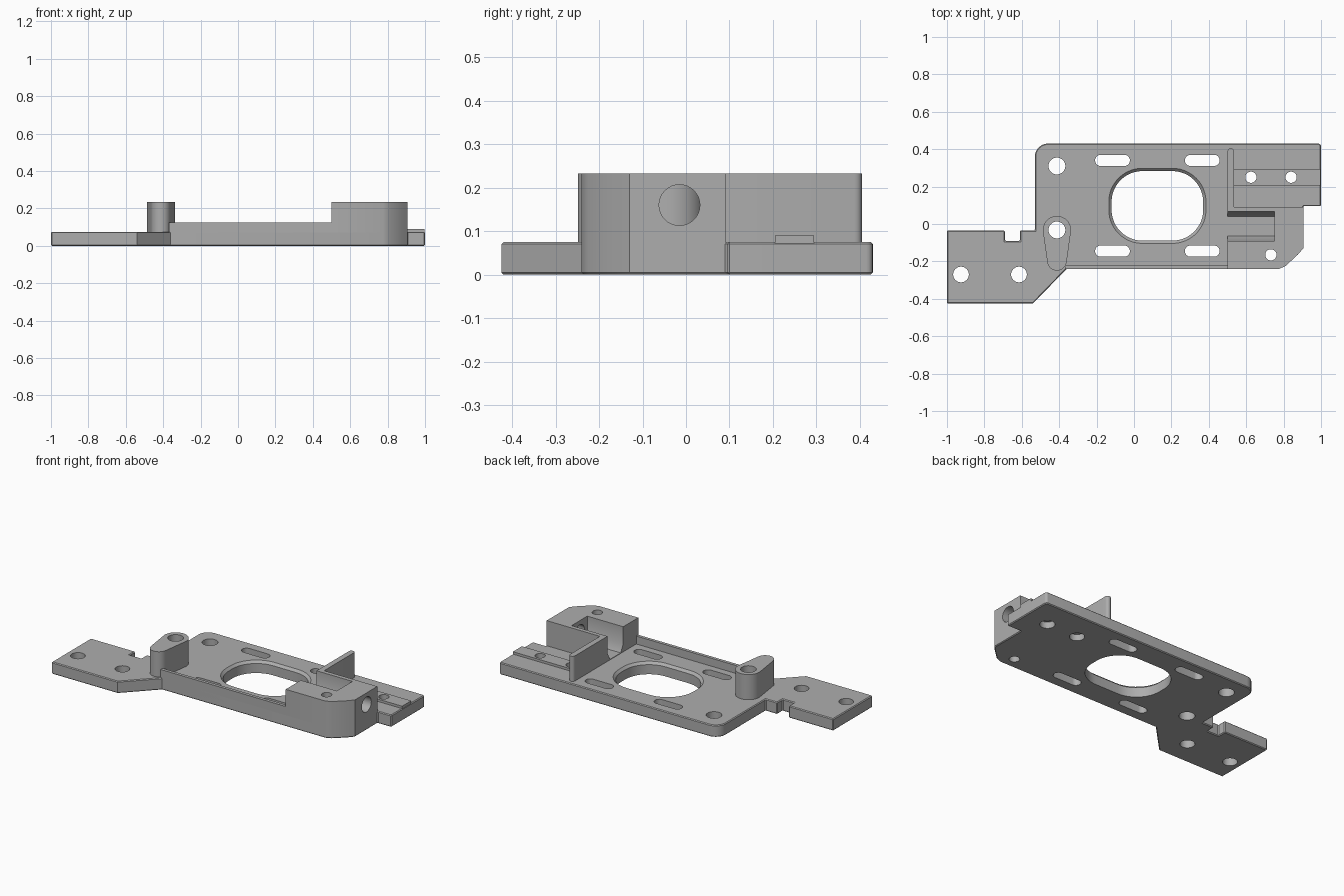
import bpy, bmesh
from math import sin, cos, pi, asin
from mathutils import Vector

cube = bpy.data.objects.get("Cube")
if cube:
    bpy.data.objects.remove(cube, do_unlink=True)

grey = bpy.data.materials.new("plain grey plastic")
grey.use_nodes = True
grey.diffuse_color = (0.42, 0.42, 0.42, 1)
grey.node_tree.nodes["Principled BSDF"].inputs["Base Color"].default_value = (0.42, 0.42, 0.42, 1)


def arc(x, y, r, a0, a1, n=12):
    return [(x + r * cos(a0 + (a1 - a0) * i / n), y + r * sin(a0 + (a1 - a0) * i / n))
            for i in range(n + 1)]


def circle(x, y, r, n=32):
    return arc(x, y, r, 0, 2 * pi, n)[:-1]


def rounded(x, y, hx, hy, r, n=8):
    """Rounded rectangle about a centre, with half sizes and a corner radius."""
    pts = []
    for k, (sx, sy) in enumerate([(1, 1), (-1, 1), (-1, -1), (1, -1)]):
        pts += arc(x + sx * (hx - r), y + sy * (hy - r), r, k * pi / 2, (k + 1) * pi / 2, n)
    return pts


def rect(x0, x1, y0, y1):
    return [(x0, y0), (x1, y0), (x1, y1), (x0, y1)]


def loft(name, low, z0, high, z1, along_x=False):
    """Solid between two outlines, stacked along z or along x."""
    bm = bmesh.new()
    place = (lambda p, w: (w, p[0], p[1])) if along_x else (lambda p, w: (p[0], p[1], w))
    a = [bm.verts.new(place(p, z0)) for p in low]
    b = [bm.verts.new(place(p, z1)) for p in high]
    bm.faces.new(a[::-1])
    bm.faces.new(b)
    for i in range(len(a)):
        j = (i + 1) % len(a)
        bm.faces.new((a[i], a[j], b[j], b[i]))
    bmesh.ops.remove_doubles(bm, verts=bm.verts, dist=1e-5)
    bmesh.ops.recalc_face_normals(bm, faces=bm.faces)
    mesh = bpy.data.meshes.new(name)
    bm.to_mesh(mesh)
    bm.free()
    mesh.materials.append(grey)
    obj = bpy.data.objects.new(name, mesh)
    bpy.context.collection.objects.link(obj)
    return obj


def prism(name, pts, z0, z1, along_x=False):
    return loft(name, pts, z0, pts, z1, along_x)


def apply(obj, mod):
    bpy.ops.object.select_all(action="DESELECT")
    obj.select_set(True)
    bpy.context.view_layer.objects.active = obj
    bpy.ops.object.modifier_apply(modifier=mod.name)


def cut(obj, cutters):
    for c in cutters:
        c.hide_render = True
        mod = obj.modifiers.new("cut", "BOOLEAN")
        mod.operation = "DIFFERENCE"
        mod.solver = "EXACT"
        mod.object = c
        apply(obj, mod)


def bevel(obj, width):
    mod = obj.modifiers.new("edge", "BEVEL")
    mod.width = width
    mod.segments = 1
    mod.limit_method = "ANGLE"
    mod.angle_limit = 1.0
    apply(obj, mod)


TOP, PLATE = 0.233, 0.075

# Base plate with the side tab, rear notch and chamfered front corner
outline = arc(-0.46, 0.36, 0.07, pi, pi / 2)
outline += arc(0.985, 0.415, 0.015, pi / 2, 0, 4)
outline += [(1, 0.095), (0.905, 0.095), (0.905, -0.13), (0.875, -0.165), (0.81, -0.225),
            (0.775, -0.24), (-0.36, -0.24), (-0.54, -0.425), (-1, -0.425), (-1, -0.035),
            (-0.69, -0.035), (-0.69, -0.09), (-0.61, -0.09), (-0.61, -0.035), (-0.53, -0.035)]
plate = prism("base_plate", outline, 0, PLATE)
bevel(plate, 0.005)

# Tapered post
tilt = asin(0.023 / 0.165)
post_outline = arc(-0.412, -0.032, 0.075, -tilt, pi + tilt, 24)
post_outline += arc(-0.412, -0.197, 0.052, pi + tilt, 2 * pi - tilt, 16)
post = prism("tapered_post", post_outline, 0.006, TOP)

# Front stiffening rail
rail = prism("front_rail", rect(-0.37, 0.51, -0.24, -0.22), 0.006, 0.125)

# Clamp block with a chamfered outer corner
block = prism("clamp_block", [(0.5, -0.24), (0.775, -0.24), (0.81, -0.225), (0.875, -0.165),
                              (0.905, -0.13), (0.905, 0.092), (0.5, 0.092)], 0.006, TOP)

# Upright wall and raised strip behind the block
wall = prism("upright_wall", arc(0.5175, 0.388, 0.0175, 0, pi, 8) + [(0.5, 0.092), (0.535, 0.092)],
             0.06, TOP)
strip = prism("raised_strip", rect(0.535, 0.998, 0.205, 0.295), 0.06, 0.09)

# Cutters: screw holes, slots, large opening, pocket and bore
holes = [(-0.412, 0.31, 0.045), (-0.412, -0.032, 0.045), (-0.925, -0.27, 0.042),
         (-0.615, -0.27, 0.042), (0.625, 0.25, 0.03), (0.84, 0.25, 0.03), (0.732, -0.165, 0.03)]
cutters = [prism("hole_cutter", circle(*h), -0.1, 0.4) for h in holes]
post_hole, strip_holes, block_hole = cutters[1], cutters[4:6], cutters[6]
cutters += [prism("recess_cutter", circle(x, 0.25, 0.043), -0.1, 0.04) for x in (0.625, 0.84)]
for x in (-0.115, 0.365):
    for y in (0.34, -0.145):
        cutters.append(prism("slot_cutter", rounded(x, y, 0.093, 0.03, 0.0299), -0.1, 0.2))
inner = rounded(0.125, 0.097, 0.245, 0.186, 0.165, 12)
outer = rounded(0.125, 0.097, 0.265, 0.206, 0.185, 12)
cutters.append(prism("opening_cutter", inner, -0.1, 0.2))
cutters.append(loft("opening_rim_cutter", inner, 0.06, outer, 0.08))
pocket = prism("pocket_cutter", [(-0.065, 0.078), (0.041, 0.078), (0.066, 0.125), (0.066, 0.3),
                                 (-0.09, 0.3), (-0.09, 0.125)], 0.4, 0.75, True)
bore = prism("bore_cutter", circle(-0.015, 0.16, 0.047), 0.7, 1.1, True)

cut(plate, cutters)
cut(post, [post_hole])
cut(strip, strip_holes)
cut(block, [pocket, bore, block_hole])
for c in cutters + [pocket, bore]:
    bpy.data.objects.remove(c, do_unlink=True)

# Smooth the round walls and keep the edges crisp
bpy.ops.object.select_all(action="DESELECT")
for part in (plate, post, rail, block, wall, strip):
    part.select_set(True)
bpy.context.view_layer.objects.active = plate
bpy.ops.object.shade_smooth_by_angle(angle=0.5)
